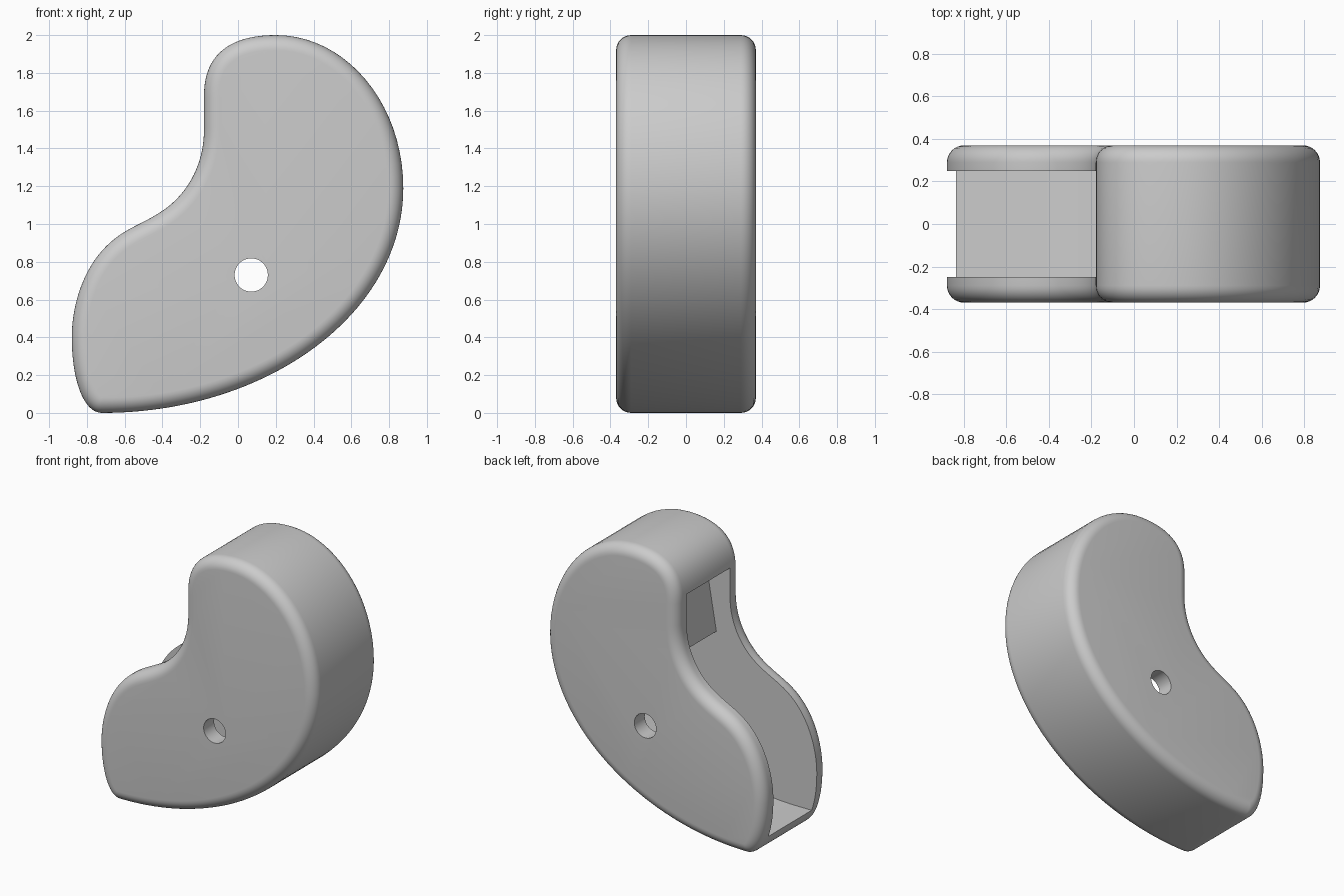
import bpy, bmesh, math
from mathutils import Vector
from mathutils.geometry import interpolate_bezier

cube = bpy.data.objects.get("Cube")
if cube:
    bpy.data.objects.remove(cube, do_unlink=True)

HALF, WALL, ROUND = 0.37, 0.12, 0.08

grey = bpy.data.materials.new("plain_grey")
grey.use_nodes = True
grey.diffuse_color = (0.6, 0.6, 0.6, 1)
grey.node_tree.nodes["Principled BSDF"].inputs["Base Color"].default_value = (0.6, 0.6, 0.6, 1)


def path(start, *segments, steps=20):
    """Chain of bezier segments in x, z; each is (handle, handle, end)."""
    pts, a = [Vector(start)], Vector(start)
    for h1, h2, end in segments:
        pts += interpolate_bezier(a, Vector(h1), Vector(h2), Vector(end), steps + 1)[1:]
        a = Vector(end)
    return [Vector((p[0], p[1])) for p in pts]


def inset(loop, d):
    """Move a counter-clockwise closed loop inward by d."""
    out = []
    for i, p in enumerate(loop):
        t = (loop[(i + 1) % len(loop)] - loop[i - 1]).normalized()
        out.append(p + Vector((-t.y, t.x)) * d)
    return out


def loft(name, layers):
    """Solid from matching x, z loops, each placed at its own y."""
    bm = bmesh.new()
    rings = [[bm.verts.new((p.x, y, p.y)) for p in loop] for y, loop in layers]
    n = len(rings[0])
    for a, b in zip(rings, rings[1:]):
        for i in range(n):
            j = (i + 1) % n
            bm.faces.new((a[i], a[j], b[j], b[i]))
    bm.faces.new(rings[0][::-1])
    bm.faces.new(rings[-1])
    bmesh.ops.recalc_face_normals(bm, faces=bm.faces)
    mesh = bpy.data.meshes.new(name)
    bm.to_mesh(mesh)
    bm.free()
    obj = bpy.data.objects.new(name, mesh)
    mesh.materials.append(grey)
    bpy.context.collection.objects.link(obj)
    return obj


# Outline: bottom sweep, back and crown, then the hollow front edge
sweep = path((-0.72, 0),
             ((0.16, 0), (0.875, 0.53), (0.875, 1.19)), steps=48)
crown = path((0.875, 1.19),
             ((0.875, 1.64), (0.57, 2.0), (0.2, 2.0)),
             ((-0.04, 2.0), (-0.18, 1.9), (-0.18, 1.68)),
             ((-0.18, 1.62), (-0.18, 1.56), (-0.18, 1.5)),
             ((-0.18, 1.3), (-0.28, 1.15), (-0.4, 1.07)),
             ((-0.52, 0.99), (-0.6, 0.98), (-0.7, 0.88)),
             ((-0.82, 0.76), (-0.88, 0.57), (-0.88, 0.4)),
             ((-0.88, 0.18), (-0.82, 0), (-0.72, 0)))
outline = sweep + crown[1:-1]

# Body with rounded rims on both sides
rim = [(ROUND * (1 - math.sin(a)), ROUND * (1 - math.cos(a)))
       for a in (math.pi / 2 * k / 8 for k in range(9))]
layers = [(-HALF + dy, inset(outline, d)) for d, dy in rim]
layers += [(-y, loop) for y, loop in reversed(layers)]
body = loft("curved_body", layers)

# Slot: its floor follows the outer sweep, with a stop block at the upper end
floor = [p for p in inset(outline, WALL)[1:len(sweep)] if p.y < 1.22]
slot = [Vector((-1.2, WALL))] + floor + [
    Vector(c) for c in ((0.75, 1.22), (-0.07, 1.22), (0.015, 1.71), (-1.2, 1.71))]
slot_cutter = loft("slot_cutter", [(-HALF + WALL, slot), (HALF - WALL, slot)])

# Pivot hole
ring = [Vector((0.07 + 0.088 * math.cos(a), 0.73 + 0.088 * math.sin(a)))
        for a in (math.tau * k / 48 for k in range(48))]
hole_cutter = loft("hole_cutter", [(-1, ring), (1, ring)])

bpy.ops.object.select_all(action="DESELECT")
bpy.context.view_layer.objects.active = body
body.select_set(True)
for cutter in (slot_cutter, hole_cutter):
    mod = body.modifiers.new(cutter.name, "BOOLEAN")
    mod.operation, mod.solver, mod.object = "DIFFERENCE", "EXACT", cutter
    cutter.hide_render = True
    bpy.ops.object.modifier_apply(modifier=mod.name)
    bpy.data.objects.remove(cutter, do_unlink=True)
bpy.ops.object.shade_smooth_by_angle(angle=math.radians(30))
